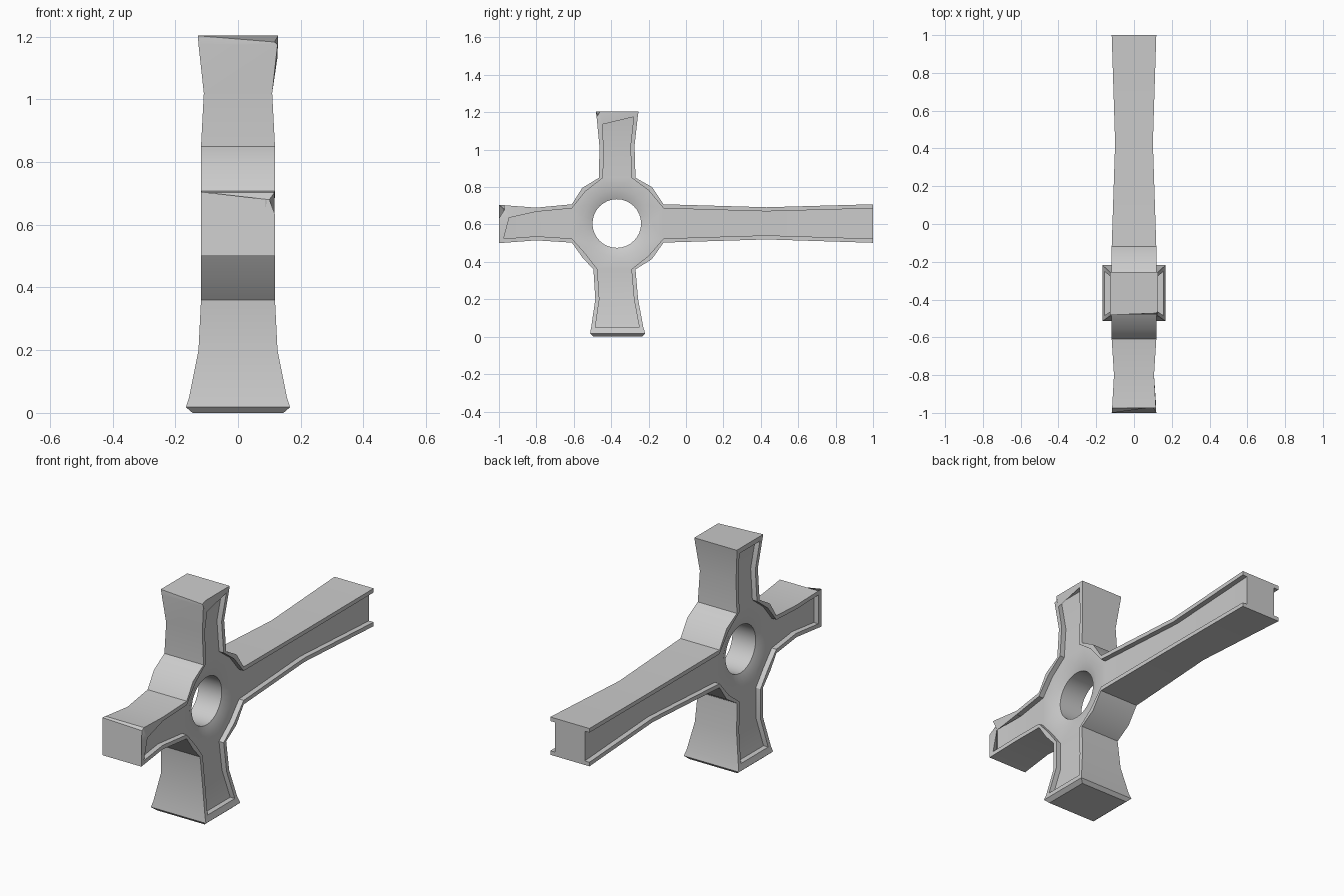
import bpy, bmesh, math
from mathutils import Vector

if "Cube" in bpy.data.objects:
    bpy.data.objects.remove(bpy.data.objects["Cube"])

RIM, W, D = 0.022, 0.118, 0.028      # rim width, hub half width, panel depth
CY, CZ = -0.37, 0.605                # hub centre
bm = bmesh.new()


def face(pts):
    return bm.faces.new([bm.verts.new(p) for p in pts])


def arm(axis, stations):
    """Loft an I-shaped section; station = (along, low, high, half width, panel depth)."""
    rings = []
    for t, lo, hi, w, d in stations:
        half = [(w, lo), (w, lo + RIM), (w - d, lo + RIM),
                (w - d, hi - RIM), (w, hi - RIM), (w, hi)]
        sec = half + [(-x, c) for x, c in reversed(half)]
        rings.append([bm.verts.new((x, t, c) if axis == 'y' else (x, c, t)) for x, c in sec])
    for a, b in zip(rings, rings[1:]):
        for i in range(12):
            j = (i + 1) % 12
            bm.faces.new((a[i], a[j], b[j], b[i]))
    bm.faces.new(rings[-1])


# Four arms, each starting at the hub; depth 0 closes the sunken panel
arm('y', [(-0.12, 0.503, 0.708, W, D), (0.43, 0.520, 0.692, 0.100, D),
          (1.0, 0.502, 0.708, W, D)])
arm('y', [(-0.61, 0.503, 0.708, W, D), (-0.80, 0.515, 0.690, 0.106, D),
          (-0.975, 0.502, 0.703, 0.116, D), (-0.975, 0.502, 0.703, 0.116, 0),
          (-1.0, 0.50, 0.705, W, 0)])
arm('z', [(0.85, -0.465, -0.270, W, D), (1.02, -0.463, -0.275, 0.109, D),
          (1.175, -0.478, -0.258, 0.126, D), (1.175, -0.478, -0.258, 0.126, 0),
          (1.203, -0.482, -0.254, 0.128, 0)])
arm('z', [(0.36, -0.495, -0.270, W, D), (0.20, -0.485, -0.256, 0.126, D),
          (0.05, -0.507, -0.228, 0.156, D), (0.05, -0.507, -0.228, 0.156, 0),
          (0.018, -0.513, -0.218, 0.166, 0), (0.0, -0.495, -0.235, 0.145, 0)])

# Hub outline per quadrant: (side-arm corner, middle, upright-arm corner)
quads = [((-0.12, 0.708), (-0.182, 0.80), (-0.27, 0.85)),
         ((-0.61, 0.708), (-0.555, 0.795), (-0.465, 0.85)),
         ((-0.61, 0.503), (-0.555, 0.425), (-0.495, 0.36)),
         ((-0.12, 0.503), (-0.182, 0.415), (-0.27, 0.36))]
floor = []
for n, (a, m, b) in enumerate(quads):
    sy = -1 if n in (0, 3) else 1
    sz = -1 if n < 2 else 1
    inner = [(a[0], a[1] + sz * RIM), (m[0] + sy * 0.018, m[1] + sz * 0.018),
             (b[0] + sy * RIM, b[1])]
    outer = [a, m, b]
    floor += inner if n % 2 == 0 else inner[::-1]
    for i in (0, 1):
        o, p, q, r = outer[i], outer[i + 1], inner[i], inner[i + 1]
        face([(W, *o), (W, *p), (-W, *p), (-W, *o)])
        for s in (1, -1):
            face([(s * W, *o), (s * W, *p), (s * W, *r), (s * W, *q)])
            face([(s * W, *q), (s * W, *r), (s * (W - D), *r), (s * (W - D), *q)])


# Hub floor, chamfered mouth and through hole
def circle(x, r, n=32):
    return [bm.verts.new((x, CY + r * math.cos(2 * math.pi * i / n),
                          CZ + r * math.sin(2 * math.pi * i / n))) for i in range(n)]


def bridge(a, b):
    for i in range(len(a)):
        j = (i + 1) % len(a)
        bm.faces.new((a[i], a[j], b[j], b[i]))


mouths = []
for s in (1, -1):
    x = s * (W - D)
    loop = [bm.verts.new((x, *p)) for p in floor]
    big, small = circle(x, 0.18), circle(s * 0.07, 0.13)
    bridge(big, small)
    mouths.append(small)
    edges = [bm.edges.new((loop[i], loop[(i + 1) % 12])) for i in range(12)]
    edges += [bm.edges.get((big[i], big[(i + 1) % 32])) for i in range(32)]
    bmesh.ops.triangle_fill(bm, edges=edges, use_beauty=True, normal=(s, 0, 0))
bridge(*mouths)
bmesh.ops.remove_doubles(bm, verts=bm.verts[:], dist=0.0005)

# Worn corners
for corner, move in [((0.118, -1.0, 0.705), (-0.018, 0.03, -0.025)),
                     ((0.116, -0.975, 0.681), (0, 0.03, -0.045)),
                     ((0.118, -1.0, 0.683), (0, 0, -0.05)),
                     ((0.128, -0.482, 1.203), (-0.012, 0.01, -0.02)),
                     ((0.126, -0.456, 1.175), (0, 0.01, -0.04))]:
    v = min(bm.verts, key=lambda k: (k.co - Vector(corner)).length)
    v.co += Vector(move)

bmesh.ops.recalc_face_normals(bm, faces=bm.faces[:])
mesh = bpy.data.meshes.new("cross_body")
bm.to_mesh(mesh)
bm.free()
body = bpy.data.objects.new("cross_body", mesh)
bpy.context.collection.objects.link(body)
bpy.context.view_layer.objects.active = body
body.select_set(True)
bpy.ops.object.shade_smooth_by_angle(angle=math.radians(30))
